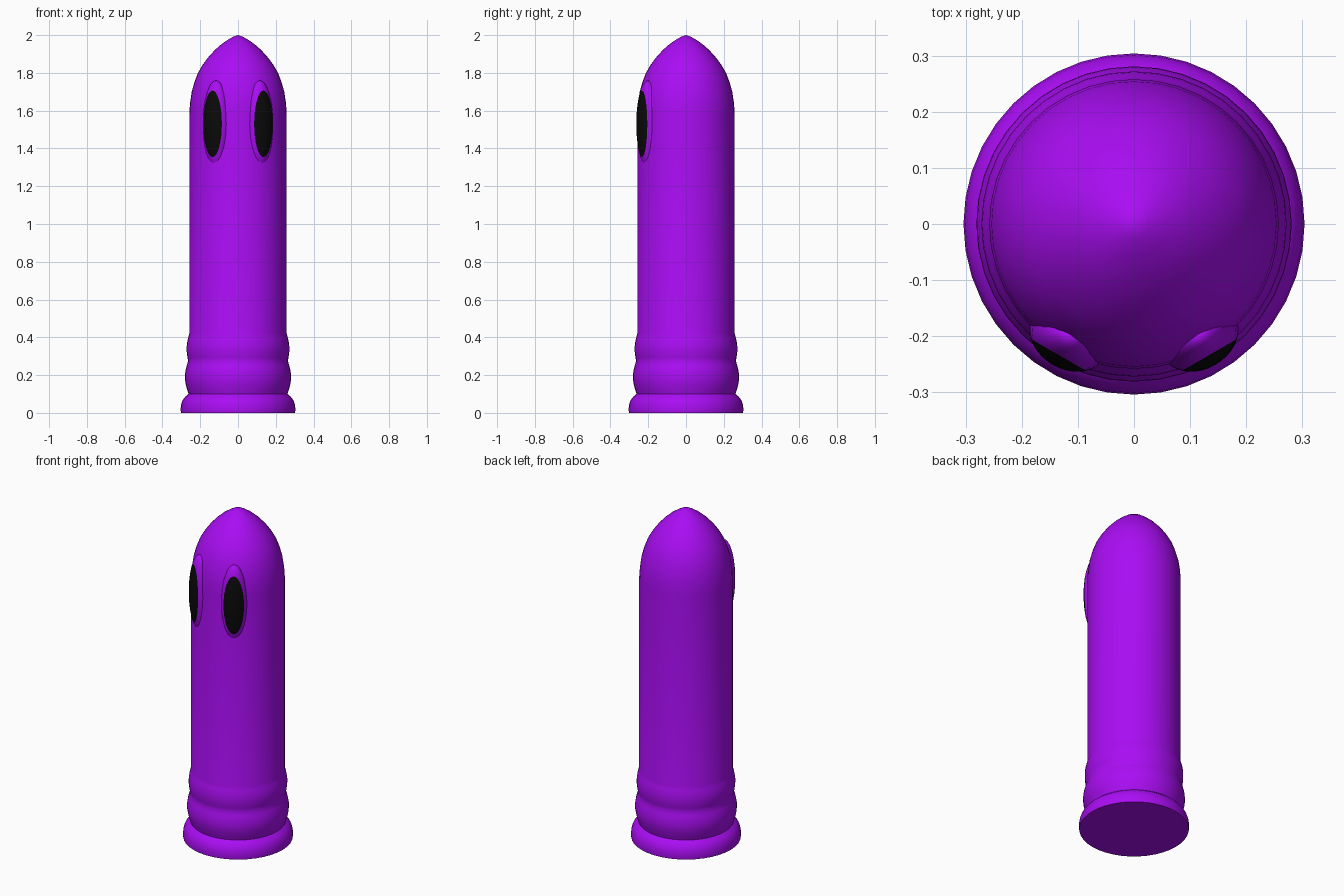
import bpy, bmesh
from math import sin, cos, pi, radians
from mathutils import Matrix

if "Cube" in bpy.data.objects:
    bpy.data.objects.remove(bpy.data.objects["Cube"])


def material(name, color):
    m = bpy.data.materials.new(name)
    m.diffuse_color = color
    m.use_nodes = True
    m.node_tree.nodes["Principled BSDF"].inputs["Base Color"].default_value = m.diffuse_color
    return m


purple = material("purple", (0.40, 0.004, 0.90, 1))
black = material("black", (0.003, 0.003, 0.003, 1))


def lathe(name, profile, segments, mats, black_from=None):
    """Revolve (radius, height) points around local z; faces above black_from use slot 1."""
    bm = bmesh.new()
    verts = [bm.verts.new((r, 0, z)) for r, z in profile]
    edges = [bm.edges.new(p) for p in zip(verts, verts[1:])]
    bmesh.ops.spin(bm, geom=verts + edges, axis=(0, 0, 1), cent=(0, 0, 0),
                   angle=2 * pi, steps=segments, use_duplicate=False)
    bmesh.ops.remove_doubles(bm, verts=bm.verts, dist=1e-5)
    bmesh.ops.recalc_face_normals(bm, faces=bm.faces)
    if black_from is not None:
        for f in bm.faces:
            if f.calc_center_median().z > black_from:
                f.material_index = 1
    mesh = bpy.data.meshes.new(name)
    bm.to_mesh(mesh)
    bm.free()
    for m in mats:
        mesh.materials.append(m)
    ob = bpy.data.objects.new(name, mesh)
    bpy.context.collection.objects.link(ob)
    bpy.ops.object.select_all(action='DESELECT')
    ob.select_set(True)
    bpy.context.view_layer.objects.active = ob
    bpy.ops.object.shade_smooth_by_angle(angle=radians(35))
    return ob


# Body: foot, two bulging rings, straight shaft and pointed dome
profile = [(0, 0), (0.302, 0), (0.304, 0.02), (0.301, 0.045), (0.293, 0.068),
           (0.28, 0.085), (0.262, 0.1)]
for z0, z1, r0, r1, bulge in [(0.1, 0.275, 0.262, 0.264, 0.018),
                              (0.275, 0.42, 0.264, 0.258, 0.011)]:
    for i in range(1, 9):
        t = i / 8
        profile.append((r0 + (r1 - r0) * t + bulge * sin(pi * t), z0 + (z1 - z0) * t))
profile += [(0.258, 1.58), (0.254, 1.64), (0.245, 1.70), (0.231, 1.75),
            (0.212, 1.80), (0.189, 1.84), (0.160, 1.88), (0.124, 1.92),
            (0.090, 1.95), (0.055, 1.975), (0.025, 1.992), (0, 2.0)]
lathe("body", profile, 40, [purple])

# Eyes: ellipsoids sunk into the shaft, purple lid with a black cap facing outward
arc = [(sin(pi * i / 18), -cos(pi * i / 18)) for i in range(19)]
for name, side in [("left_eye", -1), ("right_eye", 1)]:
    eye = lathe(name, arc, 32, [purple, black], black_from=cos(radians(50)))
    eye.matrix_world = (Matrix.Rotation(side * radians(30), 4, 'Z')
                        @ Matrix.Translation((0, -0.232, 1.53))
                        @ Matrix.Rotation(radians(90), 4, 'X')
                        @ Matrix.Diagonal((0.074, 0.23, 0.058, 1)))
